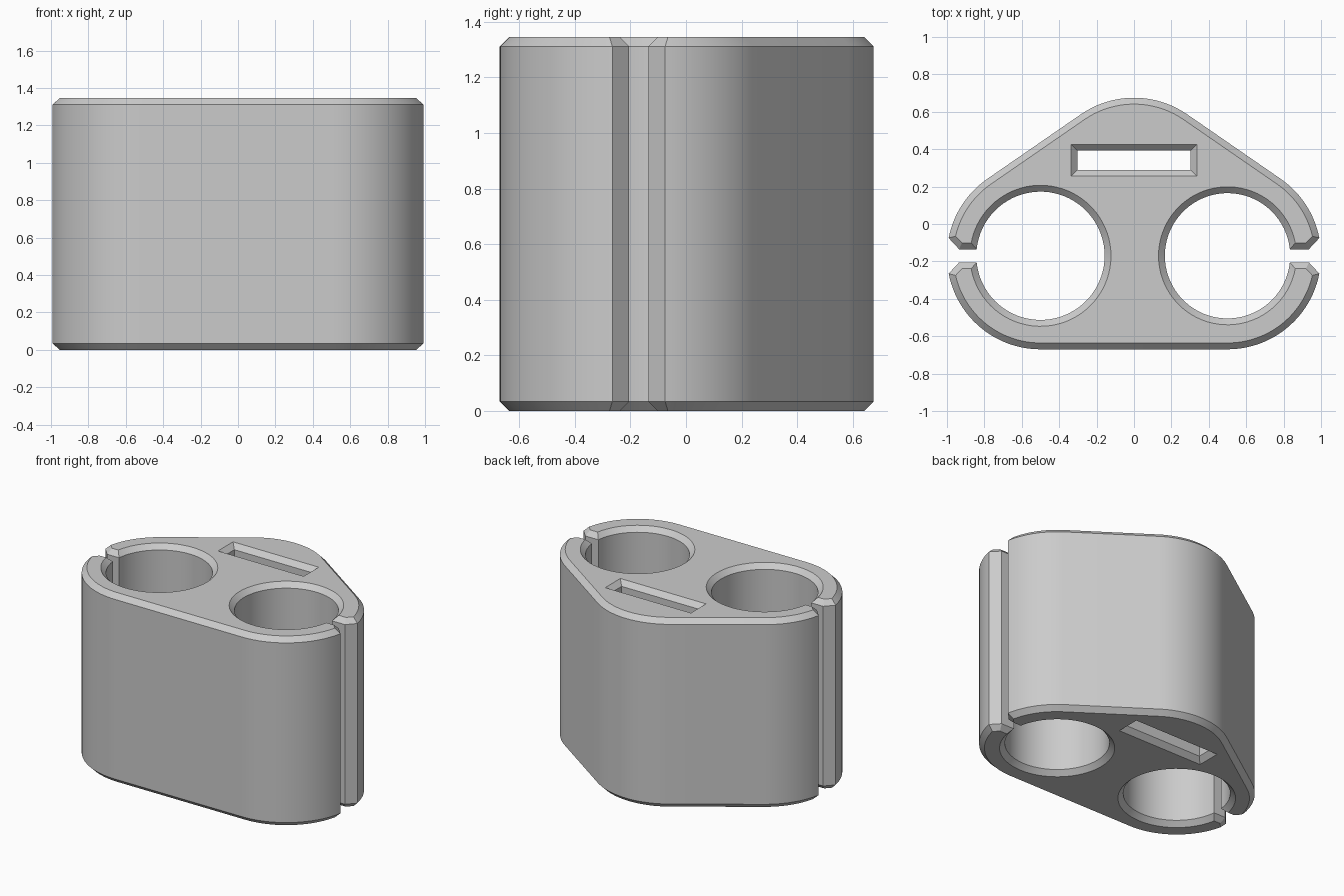
import bpy
import bmesh
from math import asin, atan2, cos, degrees, radians, sin
from mathutils import Vector

if "Cube" in bpy.data.objects:
    bpy.data.objects.remove(bpy.data.objects["Cube"])

HEIGHT = 1.345
CHAMFER = 0.034
OUTER = 0.5                    # radius of the three rounded corners
CX, CY = 0.5, -0.17            # tube hole centre, mirrored in x
PEAK_Y = 0.175                 # centre of the rear rounded corner
BORE_LEFT, BORE_RIGHT = 0.335, 0.343
GAP, MOUTH, MOUTH_X = 0.035, 0.095, 0.935


def arc(x, y, r, start, end, steps):
    angles = [radians(start + (end - start) * i / steps) for i in range(steps + 1)]
    return [Vector((x + r * cos(a), y + r * sin(a))) for a in angles]


def inset(loop, d):
    """Mitred offset towards the material, on the left of the path."""
    result = []
    for i, p in enumerate(loop):
        a = (p - loop[i - 1]).normalized()
        b = (loop[(i + 1) % len(loop)] - p).normalized()
        na, nb = Vector((-a.y, a.x)), Vector((-b.y, b.x))
        result.append(p + (na + nb) * d / (1 + na.dot(nb)))
    return result


# Outline: rounded triangle running in and around both clip holes
tangent = degrees(atan2(CX, PEAK_Y - CY))
mouth = degrees(asin(MOUTH / OUTER))
gap_l, gap_r = (degrees(asin(GAP / r)) for r in (BORE_LEFT, BORE_RIGHT))
outline = arc(CX, CY, OUTER, mouth, tangent, 16)
outline += arc(0, PEAK_Y, OUTER, tangent, 180 - tangent, 20)
outline += arc(-CX, CY, OUTER, 180 - tangent, 180 - mouth, 16)
outline += [Vector((-MOUTH_X, CY + GAP))]
outline += arc(-CX, CY, BORE_RIGHT, 180 - gap_r, gap_r - 180, 72)
outline += [Vector((-MOUTH_X, CY - GAP))]
outline += arc(-CX, CY, OUTER, 180 + mouth, 270, 24)
outline += arc(CX, CY, OUTER, 270, 360 - mouth, 24)
outline += [Vector((MOUTH_X, CY - GAP))]
outline += arc(CX, CY, BORE_LEFT, -gap_l, gap_l - 360, 72)
outline += [Vector((MOUTH_X, CY + GAP))]

# Strap slot, running clockwise because it is a hole
SX, Y0, Y1 = 0.303, 0.29, 0.392
slot = [Vector(p) for p in ((-SX, Y0), (-SX, Y1), (SX, Y1), (SX, Y0))]

# Walls with chamfered rims, then caps between outline and slot
bm = bmesh.new()
caps = {"bottom": [], "top": []}
for loop in (outline, slot):
    small = inset(loop, CHAMFER)
    levels = ((small, 0), (loop, CHAMFER), (loop, HEIGHT - CHAMFER), (small, HEIGHT))
    rings = [[bm.verts.new((p.x, p.y, z)) for p in pts] for pts, z in levels]
    n = len(loop)
    for low, high in zip(rings, rings[1:]):
        for i in range(n):
            j = (i + 1) % n
            bm.faces.new((low[i], low[j], high[j], high[i]))
    for name, ring in (("bottom", rings[0]), ("top", rings[-1])):
        caps[name] += [bm.edges.get((ring[i - 1], ring[i])) for i in range(n)]
for name, z in (("bottom", -1), ("top", 1)):
    bmesh.ops.triangle_fill(bm, edges=caps[name], use_beauty=True, normal=(0, 0, z))
bmesh.ops.recalc_face_normals(bm, faces=bm.faces)

mesh = bpy.data.meshes.new("double_tube_clip")
bm.to_mesh(mesh)
bm.free()
clip = bpy.data.objects.new("double_tube_clip", mesh)
bpy.context.collection.objects.link(clip)

# Plain grey plastic
grey = bpy.data.materials.new("light_grey_plastic")
grey.use_nodes = True
grey.diffuse_color = (0.6, 0.6, 0.6, 1)
grey.node_tree.nodes["Principled BSDF"].inputs["Base Color"].default_value = grey.diffuse_color
mesh.materials.append(grey)

bpy.ops.object.select_all(action="DESELECT")
clip.select_set(True)
bpy.context.view_layer.objects.active = clip
bpy.ops.object.shade_smooth_by_angle(angle=radians(25))
